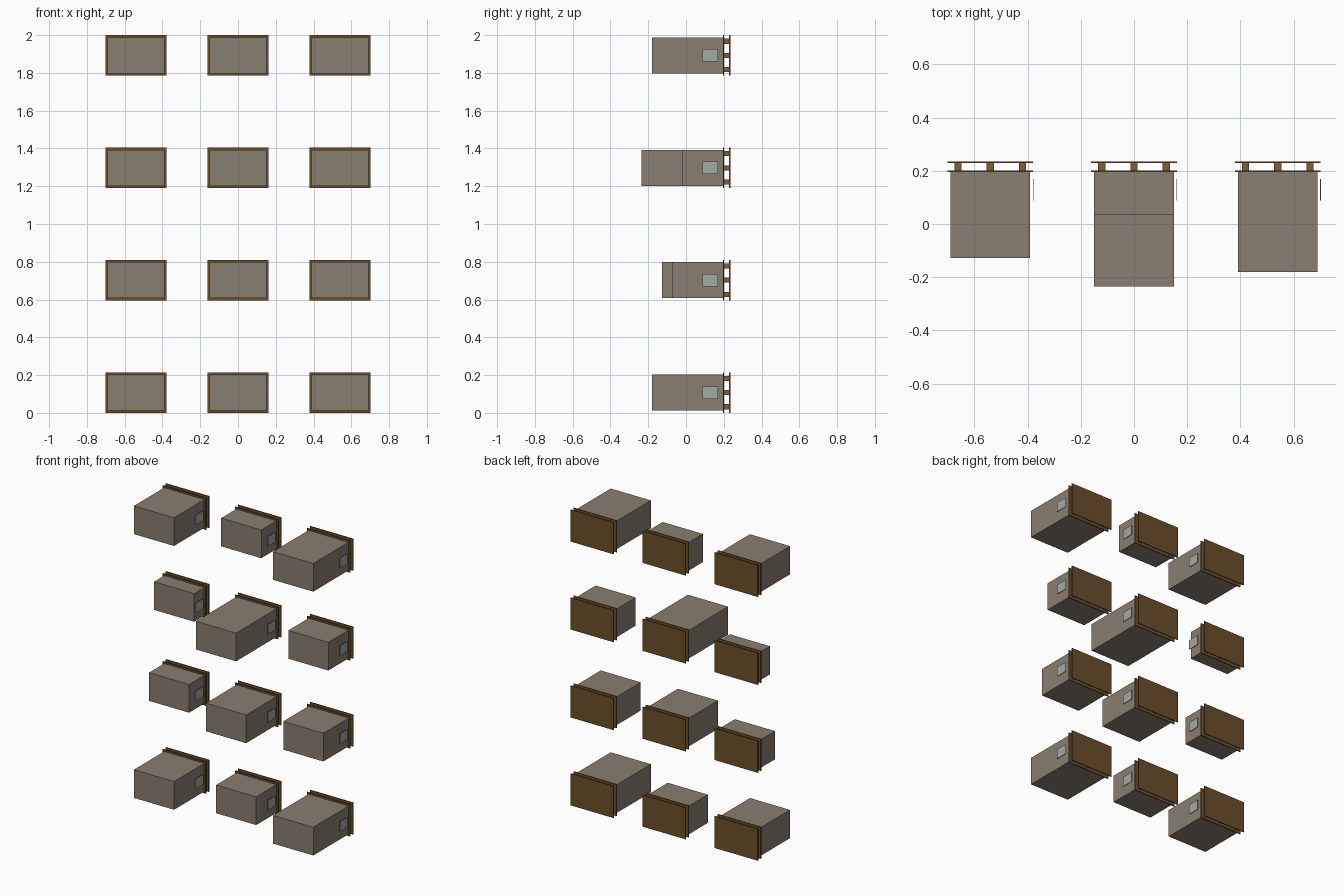
import bpy

if "Cube" in bpy.data.objects:
    bpy.data.objects.remove(bpy.data.objects["Cube"])


def material(name, rgb):
    m = bpy.data.materials.new(name)
    m.diffuse_color = (*rgb, 1)
    m.use_nodes = True
    m.node_tree.nodes["Principled BSDF"].inputs["Base Color"].default_value = m.diffuse_color
    return m


WOOD = material("wood", (0.15, 0.077, 0.024))
BLOCK_WOOD = material("block_wood", (0.22, 0.115, 0.04))
CARTON = material("carton", (0.25, 0.21, 0.16))
LABEL = material("label", (0.37, 0.40, 0.37))


def box(name, x, y, z, mat):
    """Axis-aligned box from (min, max) ranges."""
    bpy.ops.mesh.primitive_cube_add(size=1)
    o = bpy.context.object
    o.name = name
    o.location = [(r[0] + r[1]) / 2 for r in (x, y, z)]
    o.scale = [r[1] - r[0] for r in (x, y, z)]
    o.data.materials.append(mat)


def around(c, half):
    return (c - half, c + half)


PITCH_X, PITCH_Z = 0.54, 0.595
HALF_W, HALF_H = 0.161, 0.1075        # pallet half size
BACK, DECK = 0.2345, 0.006            # rear face, deck thickness
FRONT = BACK - 0.0386                 # load side of the pallet
STEP = 0.0538                         # load depth increment

# Load depth in steps, bottom row first, columns left to right
DEPTHS = [(6, 4, 7), (3, 6, 5), (2, 8, 4), (6, 3, 7)]

for row, depths in enumerate(DEPTHS):
    cz = HALF_H + row * PITCH_Z
    for col, depth in enumerate(depths):
        cx = (col - 1) * PITCH_X
        tag = f"_{row}_{col}"
        w, h = around(cx, HALF_W), around(cz, HALF_H)

        # Upright pallet: two decks with nine blocks between
        box("pallet_back_deck" + tag, w, (BACK - DECK, BACK), h, WOOD)
        box("pallet_front_deck" + tag, w, (FRONT, FRONT + DECK), h, WOOD)
        for i in (-1, 0, 1):
            for j in (-1, 0, 1):
                box("pallet_block" + tag, around(cx + i * 0.121, 0.0135),
                    (FRONT + DECK, BACK - DECK),
                    around(cz + j * 0.075, 0.0135), BLOCK_WOOD)

        # Load and its side label, which stands just off the load
        box("load" + tag, around(cx, 0.15), (FRONT - depth * STEP, FRONT),
            around(cz, 0.0955), CARTON)
        box("label" + tag, around(cx + 0.161, 0.0013), around(0.128, 0.0405),
            around(cz, 0.0335), LABEL)
